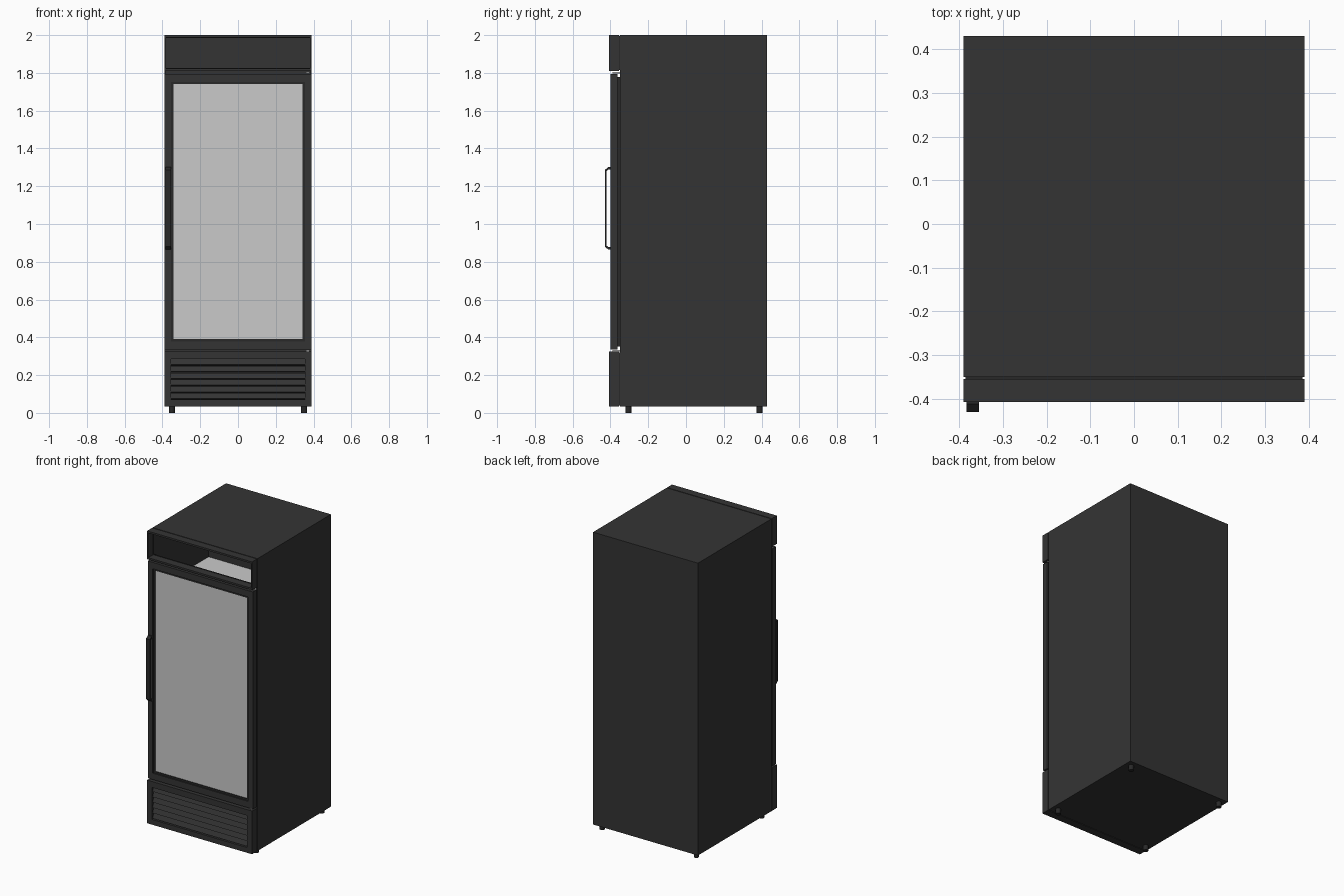
import bpy, bmesh, math
from mathutils import Matrix

cube = bpy.data.objects.get("Cube")
if cube:
    bpy.data.objects.remove(cube, do_unlink=True)


def material(name, rgb, rough=0.6):
    m = bpy.data.materials.new(name)
    m.use_nodes = True
    m.diffuse_color = (*rgb, 1)
    node = next(n for n in m.node_tree.nodes if n.type == 'BSDF_PRINCIPLED')
    node.inputs["Base Color"].default_value = (*rgb, 1)
    node.inputs["Roughness"].default_value = rough
    return m


charcoal = material("charcoal", (0.034, 0.034, 0.034))
black = material("black", (0.022, 0.022, 0.022))
pale = material("pale_grey", (0.59, 0.59, 0.59))


def finish(name, bm, mat, bevel=0):
    bmesh.ops.recalc_face_normals(bm, faces=bm.faces)
    me = bpy.data.meshes.new(name)
    bm.to_mesh(me)
    bm.free()
    ob = bpy.data.objects.new(name, me)
    bpy.context.collection.objects.link(ob)
    me.materials.append(mat)
    if bevel:
        mod = ob.modifiers.new("soft_edges", 'BEVEL')
        mod.width = bevel
        mod.segments = 2
        mod.limit_method = 'ANGLE'
    return ob


def add_box(bm, x, y, z):
    """Box from three (low, high) ranges."""
    verts = bmesh.ops.create_cube(bm, size=1)["verts"]
    for v in verts:
        for i, (lo, hi) in enumerate((x, y, z)):
            v.co[i] = lo + (v.co[i] + 0.5) * (hi - lo)
    return verts


def box(name, x, y, z, mat, bevel=0):
    bm = bmesh.new()
    add_box(bm, x, y, z)
    return finish(name, bm, mat, bevel)


def frame(name, x, y, z, side, top, bottom, mat):
    """Rectangular ring in the xz plane, extruded along y."""
    (x0, x1), (z0, z1) = x, z
    bm = bmesh.new()
    outer = [(x0, z0), (x1, z0), (x1, z1), (x0, z1)]
    inner = [(x0 + side, z0 + bottom), (x1 - side, z0 + bottom),
             (x1 - side, z1 - top), (x0 + side, z1 - top)]
    loops = [[bm.verts.new((px, py, pz)) for px, pz in ring]
             for py, ring in ((y[0], outer), (y[0], inner), (y[1], inner), (y[1], outer))]
    for a, b in zip(loops, loops[1:] + loops[:1]):
        for i in range(4):
            j = (i + 1) % 4
            bm.faces.new((a[i], a[j], b[j], b[i]))
    return finish(name, bm, mat)


W = 0.39                 # half width
FRONT, BACK = -0.35, 0.43
FLOOR = 1.58             # floor of the upper compartment

# Cabinet: solid lower body and hollow upper compartment
box("cabinet_body", (-W, W), (FRONT, BACK), (0.035, FLOOR), charcoal)
bm = bmesh.new()
for s in (-1, 1):
    add_box(bm, sorted((s * W, s * (W - 0.01))), (FRONT, BACK), (FLOOR, 2))
add_box(bm, (-W + 0.01, W - 0.01), (0.23, BACK), (FLOOR, 2))
add_box(bm, (-W + 0.01, W - 0.01), (FRONT, 0.23), (1.985, 2))
finish("cabinet_top", bm, charcoal)
box("compartment_floor", (-W + 0.01, W - 0.01), (FRONT, 0.23), (FLOOR, FLOOR + 0.005), pale)

# Header surround, open at the front
frame("header_frame", (-W, W), (-0.408, -0.355), (1.81, 2), 0.008, 0.012, 0.012, charcoal)
frame("header_seal", (-W + 0.004, W - 0.004), (-0.355, FRONT), (1.815, 1.996), 0.005, 0.01, 0.01, black)

# Door with stepped frame, pane and seal
frame("door_frame", (-W, W), (-0.4, -0.362), (0.335, 1.795), 0.036, 0.043, 0.043, charcoal)
frame("door_bead", (-0.354, 0.354), (-0.393, -0.365), (0.378, 1.752), 0.012, 0.012, 0.012, black)
box("door_pane", (-0.343, 0.343), (-0.388, -0.37), (0.389, 1.741), pale)
frame("door_seal", (-0.375, 0.375), (-0.365, FRONT), (0.352, 1.778), 0.03, 0.03, 0.03, black)

# Hinge plates on the right-hand side of the door as seen from the front
for name, z in (("upper_hinge", 1.802), ("lower_hinge", 0.329)):
    box(name, (0.36, 0.378), (-0.39, FRONT), (z - 0.004, z + 0.004), pale)

# Handle: bent flat bar extruded across x
bm = bmesh.new()
half = [(-0.4, 0.218), (-0.412, 0.218), (-0.43, 0.203)]
inner = [(-0.421, 0.197), (-0.41, 0.206), (-0.4, 0.206)]
top = half + inner
rows = []
for x in (-0.383, -0.355):
    upper = [bm.verts.new((x, y, 1.083 + z)) for y, z in top]
    lower = [bm.verts.new((x, y, 1.083 - z)) for y, z in top]
    rows.append((upper, lower))
    for side in (upper, lower):
        for i in range(2):
            bm.faces.new((side[i], side[i + 1], side[4 - i], side[5 - i]))
    bm.faces.new((upper[2], lower[2], lower[3], upper[3]))
outlines = [u + l[::-1] for u, l in rows]
# outer and inner edges run from one end of the bar to the other
for chain in ([0, 1, 2, 9, 10, 11], [5, 4, 3, 8, 7, 6], [0, 5], [11, 6]):
    for i, j in zip(chain, chain[1:]):
        bm.faces.new((outlines[0][i], outlines[0][j], outlines[1][j], outlines[1][i]))
finish("door_handle", bm, black)

# Lower panel with louvred grille
frame("lower_panel", (-W, W), (-0.408, -0.355), (0.035, 0.325), 0.036, 0.04, 0.035, charcoal)
box("grille_back", (-0.36, 0.36), (-0.375, FRONT), (0.06, 0.295), black)
bm = bmesh.new()
slats = 6
for i in range(slats):
    z = 0.088 + i * 0.036
    verts = add_box(bm, (-0.354, 0.354), (-0.004, 0.004), (-0.016, 0.016))
    bmesh.ops.transform(bm, verts=verts,
                        matrix=Matrix.Translation((0, -0.392, z)) @ Matrix.Rotation(math.radians(-25), 4, 'X'))
finish("grille_slats", bm, charcoal)
box("lower_panel_seal", (-W + 0.004, W - 0.004), (-0.356, FRONT), (0.04, 0.32), black)

# Feet
bm = bmesh.new()
for x in (-0.35, 0.35):
    for y in (-0.305, 0.39):
        bmesh.ops.create_cone(bm, cap_ends=True, segments=16, radius1=0.016, radius2=0.016,
                              depth=0.037, matrix=Matrix.Translation((x, y, 0.0185)))
feet = finish("feet", bm, black)
bpy.context.view_layer.objects.active = feet
feet.select_set(True)
bpy.ops.object.shade_smooth_by_angle(angle=math.radians(40))
